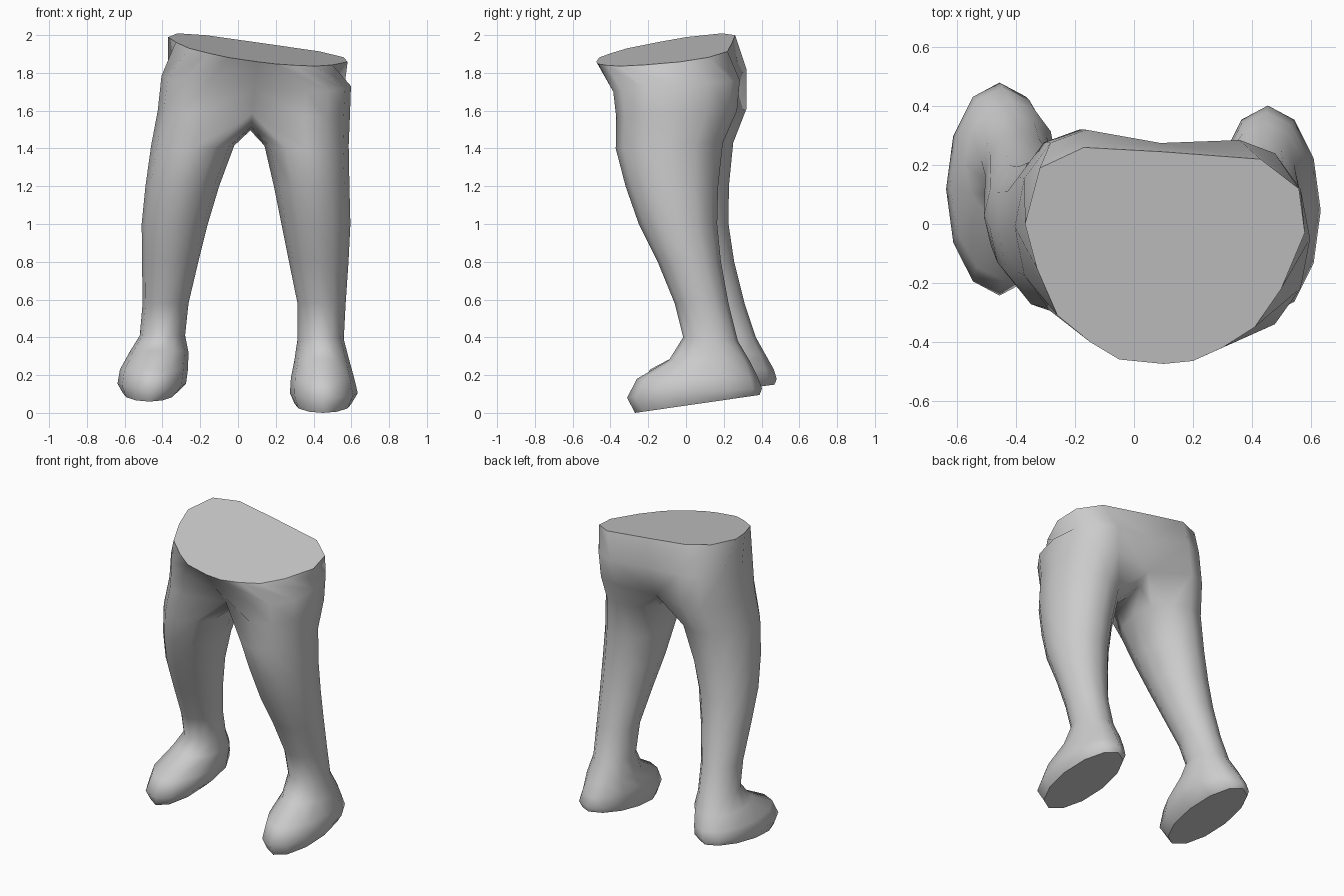
import bpy, bmesh, math

if "Cube" in bpy.data.objects:
    bpy.data.objects.remove(bpy.data.objects["Cube"])

grey = bpy.data.materials.new("plain grey")
grey.diffuse_color = (0.6, 0.6, 0.6, 1)
grey.use_nodes = True
grey.node_tree.nodes["Principled BSDF"].inputs["Base Color"].default_value = grey.diffuse_color

bm = bmesh.new()

# Waist outline halves, front centre round the outside to back centre
WAIST_FRONT, WAIST_BACK = (0.1, -0.475), (0.1, 0.245)
WAIST = {
    -1: [(-.05, -.46), (-.15, -.40), (-.26, -.31), (-.33, -.15), (-.37, 0), (-.32, .19), (-.17, .26)],
    1: [(.2, -.465), (.3, -.42), (.41, -.35), (.5, -.22), (.58, -.03), (.56, .12), (.43, .22)],
}

# Rings: x min, x max, y front, y back, z front, z back
HIPS = {
    -1: [(-.405, .08, -.34, .32, 1.75, 1.82), (-.425, .05, -.325, .32, 1.59, 1.61)],
    1: [(.12, .598, -.385, .285, 1.70, 1.76), (.10, .593, -.37, .27, 1.57, 1.6)],
}
LEGS = {
    -1: [(-.46, -.02, -.31, .25, 1.40, 1.43), (-.49, -.10, -.25, .227, 1.2, 1.2),
         (-.51, -.16, -.17, .225, 1.0, 1.0), (-.508, -.21, -.08, .255, .8, .8),
         (-.505, -.262, .02, .31, .58, .58), (-.52, -.28, .07, .37, .42, .4),
         (-.575, -.262, .0, .42, .33, .31), (-.625, -.265, -.19, .465, .23, .23),
         (-.638, -.275, -.243, .48, .13, .18), (-.61, -.33, -.2, .47, .06, .15)],
    1: [(.14, .586, -.372, .195, 1.40, 1.43), (.19, .59, -.32, .17, 1.2, 1.2),
        (.23, .595, -.25, .165, 1.0, 1.0), (.27, .585, -.15, .185, .8, .8),
        (.315, .57, -.06, .225, .58, .58), (.315, .56, -.015, .275, .4, .38),
        (.298, .59, -.09, .34, .28, .27), (.28, .615, -.26, .38, .18, .19),
        (.275, .634, -.312, .402, .08, .13), (.3, .6, -.27, .39, .0, .095)],
}


def waist_vert(x, y):
    return bm.verts.new((x, y, 1.94 - .133 * x + .142 * y))


def oval(box, side, start, count):
    """Verts every 30 degrees, from front-inner round the outside."""
    x0, x1, y0, y1, z0, z1 = box
    out = []
    for i in range(start, start + count):
        a = math.radians(30 * i - 30)
        t = (1 - math.cos(a)) / 2
        out.append(bm.verts.new(((x0 + x1) / 2 + side * (x1 - x0) / 2 * math.sin(a),
                                 y0 + (y1 - y0) * t, z0 + (z1 - z0) * t)))
    return out


def bridge(a, b, closed):
    n = len(a)
    for i in range(n if closed else n - 1):
        j = (i + 1) % n
        bm.faces.new((a[i], a[j], b[j], b[i]))


# Centre line verts shared by both halves, and the crotch saddle
fronts = [waist_vert(*WAIST_FRONT), bm.verts.new((.09, -.365, 1.72)), bm.verts.new((.075, -.24, 1.585))]
backs = [waist_vert(*WAIST_BACK), bm.verts.new((.09, .275, 1.78)), bm.verts.new((.07, .215, 1.58))]
saddle = [bm.verts.new(p) for p in ((.06, .13, 1.52), (.065, .02, 1.495), (.07, -.12, 1.515))]

caps, waist = [], {}
for side in (-1, 1):
    # Half of the pelvis
    waist[side] = [waist_vert(*p) for p in WAIST[side]]
    rows = [waist[side]] + [oval(b, side, 1, 7) for b in HIPS[side]]
    rows = [[f] + r + [b] for f, r, b in zip(fronts, rows, backs)]
    for a, b in zip(rows, rows[1:]):
        bridge(a, b, False)
    # Leg and foot
    previous = rows[-1] + saddle
    for box in LEGS[side]:
        ring = oval(box, side, 0, 12)
        bridge(previous, ring, True)
        previous = ring
    # Sole
    caps.append(bm.faces.new(previous))

# Waist cut
caps.append(bm.faces.new([fronts[0]] + waist[1] + [backs[0]] + waist[-1][::-1]))

bmesh.ops.recalc_face_normals(bm, faces=bm.faces)
for f in bm.faces:
    f.smooth = True
for f in caps:
    f.smooth = False
    for e in f.edges:
        e.smooth = False

mesh = bpy.data.meshes.new("legs")
bm.to_mesh(mesh)
bm.free()
mesh.materials.append(grey)
legs = bpy.data.objects.new("legs", mesh)
bpy.context.collection.objects.link(legs)
